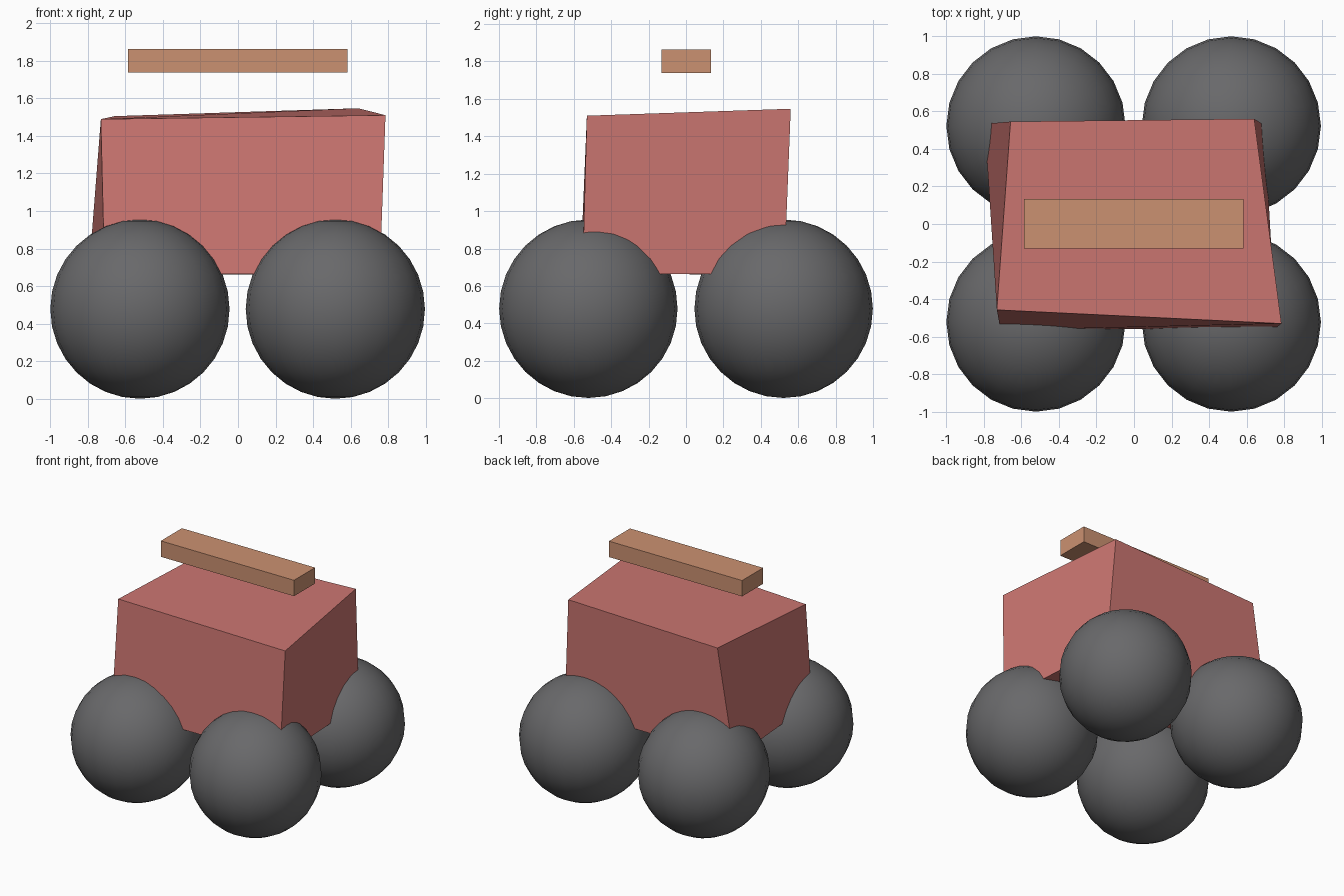
import bpy, bmesh

if "Cube" in bpy.data.objects:
    bpy.data.objects.remove(bpy.data.objects["Cube"])


def material(name, rgb):
    m = bpy.data.materials.new(name)
    m.diffuse_color = (*rgb, 1)
    m.use_nodes = True
    m.node_tree.nodes["Principled BSDF"].inputs["Base Color"].default_value = m.diffuse_color
    return m


red = material("dusty red", (0.60, 0.18, 0.165))
tan = material("tan", (0.60, 0.285, 0.165))
grey = material("dark grey", (0.14, 0.14, 0.145))


def hexahedron(name, bottom, top, mat):
    """Six-sided block from a bottom and a top ring of four corners."""
    bm = bmesh.new()
    lo = [bm.verts.new(c) for c in bottom]
    hi = [bm.verts.new(c) for c in top]
    bm.faces.new(lo[::-1])
    bm.faces.new(hi)
    for i in range(4):
        j = (i + 1) % 4
        bm.faces.new((lo[i], lo[j], hi[j], hi[i]))
    mesh = bpy.data.meshes.new(name)
    bm.to_mesh(mesh)
    bm.free()
    mesh.materials.append(mat)
    obj = bpy.data.objects.new(name, mesh)
    bpy.context.collection.objects.link(obj)
    return obj


# Body: a slightly skewed box (front left, front right, back right, back left)
hexahedron(
    "body",
    [(-0.71, -0.565, 0.665), (0.755, -0.553, 0.665), (0.694, 0.525, 0.663), (-0.795, 0.533, 0.66)],
    [(-0.73, -0.457, 1.489), (0.785, -0.53, 1.51), (0.64, 0.56, 1.547), (-0.657, 0.545, 1.505)],
    red,
)

# Roof bar floating above the body
ring = [(-0.585, -0.13), (0.582, -0.13), (0.582, 0.133), (-0.585, 0.133)]
hexahedron("roof_bar", [(x, y, 1.737) for x, y in ring], [(x, y, 1.863) for x, y in ring], tan)

# Ball wheels at the four corners
for side, x in (("left", -0.522), ("right", 0.518)):
    for end, y in (("front", -0.522), ("back", 0.522)):
        bpy.ops.mesh.primitive_uv_sphere_add(segments=24, ring_count=16, radius=0.477, location=(x, y, 0.478))
        wheel = bpy.context.object
        wheel.name = f"{end}_{side}_wheel"
        wheel.data.materials.append(grey)
        bpy.ops.object.shade_smooth()
